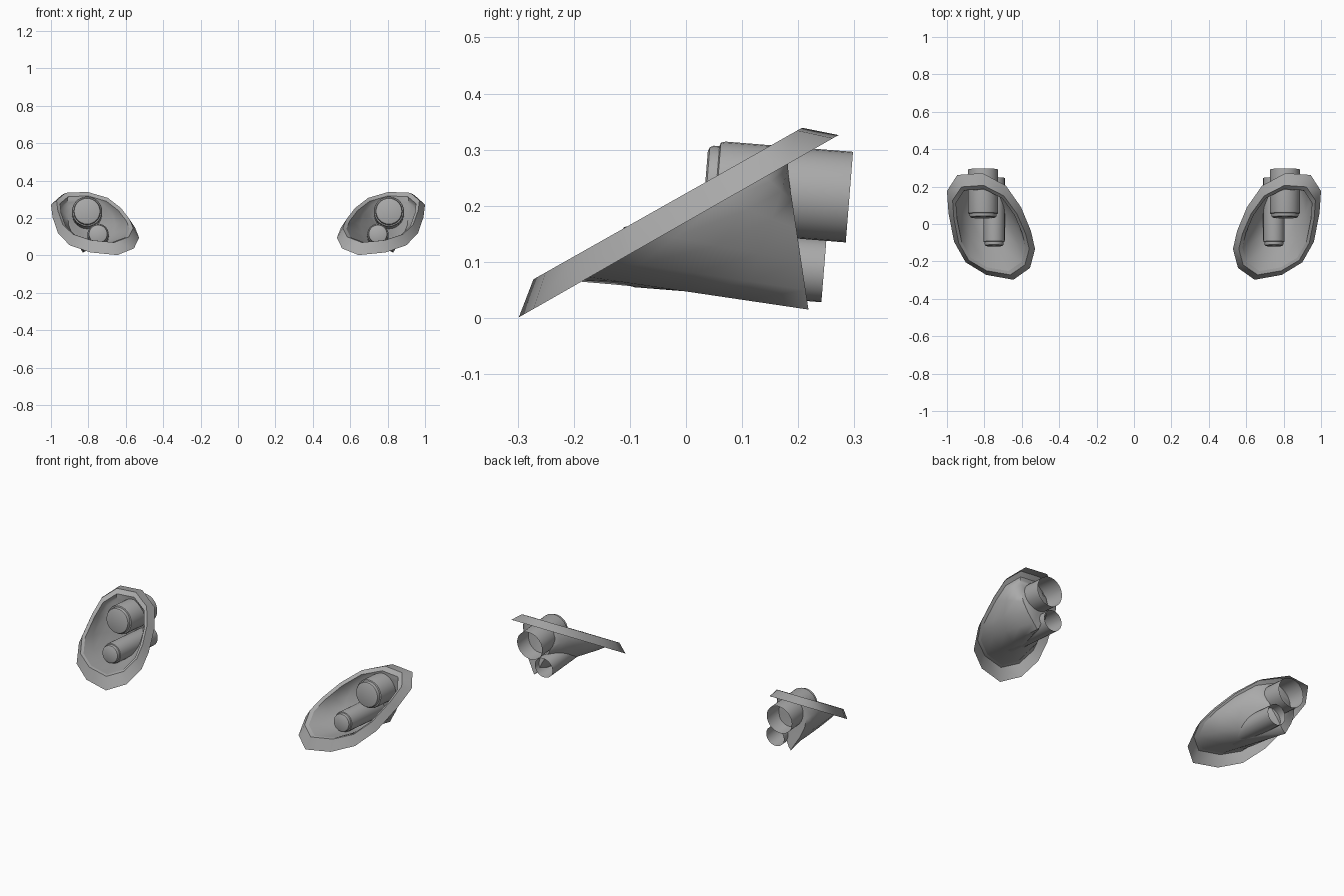
import bpy, bmesh, math
from mathutils import Vector, Matrix

cube = bpy.data.objects.get("Cube")
if cube:
    bpy.data.objects.remove(cube, do_unlink=True)

grey = bpy.data.materials.new("lamp_grey")
grey.use_nodes = True
COLOR = (0.4, 0.4, 0.4, 1)
grey.diffuse_color = COLOR
grey.node_tree.nodes["Principled BSDF"].inputs["Base Color"].default_value = COLOR

# Rim outline seen from above, and the matching back outline of the bowl (x, z)
RIM = [(.945, .262), (.81, .272), (.685, .205), (.604, .09), (.551, -.037),
       (.529, -.134), (.556, -.235), (.645, -.298), (.79, -.272), (.9, -.205),
       (.962, -.095), (.992, .06), (1, .176)]
BACK = [(.885, .25), (.81, .275), (.75, .25), (.735, .2), (.75, .15),
        (.78, .1), (.8, .06), (.815, .03), (.83, .015), (.85, .05),
        (.88, .1), (.905, .16), (.91, .21)]


def make(name, rings, side, cap_first=False, cap_last=False, angle=35):
    """Skin a row of closed rings, mirrored in x by side."""
    bm = bmesh.new()
    loops = [[bm.verts.new((p[0] * side, p[1], p[2])) for p in r] for r in rings]
    for a, b in zip(loops, loops[1:]):
        for i in range(len(a)):
            j = (i + 1) % len(a)
            bm.faces.new((a[i], a[j], b[j], b[i]))
    if cap_first:
        bm.faces.new(loops[0])
    if cap_last:
        bm.faces.new(loops[-1])
    bmesh.ops.recalc_face_normals(bm, faces=bm.faces)
    mesh = bpy.data.meshes.new(name)
    bm.to_mesh(mesh)
    bm.free()
    mesh.materials.append(grey)
    obj = bpy.data.objects.new(name, mesh)
    bpy.context.collection.objects.link(obj)
    bpy.ops.object.select_all(action='DESELECT')
    obj.select_set(True)
    bpy.context.view_layer.objects.active = obj
    bpy.ops.object.shade_smooth_by_angle(angle=math.radians(angle))


def inset(sx, sy, drop):
    """Scaled copy of the rim on the raised front plane."""
    ring = []
    for x, y in RIM:
        v = (y + .01) * sy - .03
        ring.append(Vector((.77 + (x - .77) * sx, v, .07 + (v + .27) * .564 - drop)))
    return ring


def pipe(name, front, length, r, side):
    """Stepped lamp barrel, closed in front and open at the back."""
    turn = Matrix.Rotation(-.08, 3, 'X')
    rings = []
    for radius, depth in ((.76, 0), (.85, .003), (.89, .01), (.89, .02),
                          (.97, .022), (1, .03), (1, length)):
        rings.append([Vector(front) + turn @ Vector(
            (r * radius * math.cos(t), depth, r * radius * math.sin(t)))
            for t in (k * math.tau / 28 for k in range(28))])
    make(name, rings, side, cap_first=True)


outer = [Vector((x, y, (y + .3) * .57)) for x, y in RIM]
crest = inset(.87, .84, 0)
lip = inset(.79, .77, .01)
back = [Vector((x, .18 + (.27 - z) * .15, z)) for x, z in BACK]

# Bowl rings, narrowing to a deep keel on the outer side
mid_rings = []
for t in (.25, .5, .75):
    ring = [a.lerp(b, t) for a, b in zip(lip, back)]
    swell = 1 + .14 * math.sin(math.pi * t)
    mid_rings.append([Vector((.8 + (p.x - .8) * swell, p.y, p.z)) for p in ring])

for side, label in ((1, "left"), (-1, "right")):
    make(label + "_rim", [outer, crest, lip], side, angle=50)
    make(label + "_bowl", [lip] + mid_rings + [back], side, cap_last=True, angle=45)
    pipe(label + "_large_lamp", (.807, .034, .236), .258, .081, side)
    pipe(label + "_small_lamp", (.748, -.117, .114), .364, .057, side)
